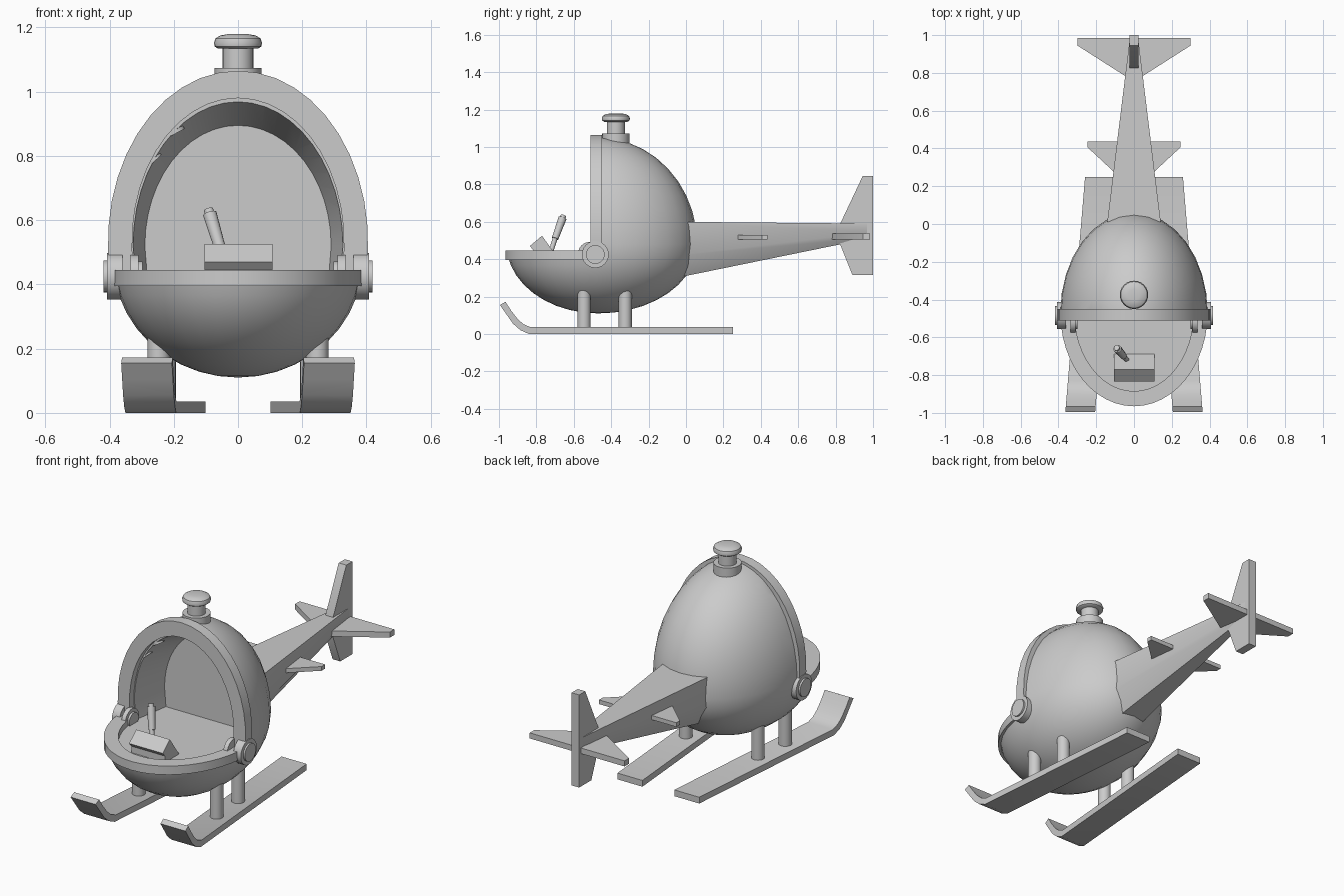
import bpy, bmesh
from math import sin, cos, pi
from mathutils import Vector, Matrix

old = bpy.data.objects.get("Cube")
if old:
    bpy.data.objects.remove(old, do_unlink=True)

grey = bpy.data.materials.new("light_grey")
grey.use_nodes = True
grey.diffuse_color = (0.6, 0.6, 0.6, 1)
grey.node_tree.nodes["Principled BSDF"].inputs["Base Color"].default_value = (0.6, 0.6, 0.6, 1)


def activate(ob):
    bpy.ops.object.select_all(action='DESELECT')
    ob.select_set(True)
    bpy.context.view_layer.objects.active = ob


def make(name, bm, angle=35):
    bmesh.ops.recalc_face_normals(bm, faces=bm.faces)
    me = bpy.data.meshes.new(name)
    bm.to_mesh(me)
    bm.free()
    me.materials.append(grey)
    ob = bpy.data.objects.new(name, me)
    bpy.context.collection.objects.link(ob)
    activate(ob)
    bpy.ops.object.shade_smooth_by_angle(angle=angle * pi / 180)
    return ob


def loft(name, sections, angle=35):
    """Closed solid through matching cross-sections, capped at both ends."""
    bm = bmesh.new()
    rows = [[bm.verts.new(p) for p in s] for s in sections]
    n = len(rows[0])
    for a, b in zip(rows, rows[1:]):
        for i in range(n):
            j = (i + 1) % n
            bm.faces.new((a[i], a[j], b[j], b[i]))
    bm.faces.new(rows[0])
    bm.faces.new(rows[-1][::-1])
    return make(name, bm, angle)


def rod(name, a, b, r, r2=None, sides=20):
    a, b = Vector(a), Vector(b)
    bm = bmesh.new()
    rot = (b - a).to_track_quat('Z', 'Y').to_matrix().to_4x4()
    bmesh.ops.create_cone(bm, cap_ends=True, segments=sides, radius1=r,
                          radius2=r2 or r, depth=(b - a).length,
                          matrix=Matrix.Translation((a + b) / 2) @ rot)
    return make(name, bm)


def arc(cx, cy, rx, ry, t0, t1, n=24):
    return [(cx + rx * cos(t0 + (t1 - t0) * i / n),
             cy + ry * sin(t0 + (t1 - t0) * i / n)) for i in range(n + 1)]


def cut(ob, cutter):
    mod = ob.modifiers.new("cut", 'BOOLEAN')
    mod.operation = 'DIFFERENCE'
    mod.solver = 'EXACT'
    mod.object = cutter
    activate(ob)
    bpy.ops.object.modifier_apply(modifier=mod.name)
    bpy.data.objects.remove(cutter, do_unlink=True)


# Egg-shaped cabin shell: taller above its widest line than below
bm = bmesh.new()
bmesh.ops.create_uvsphere(bm, u_segments=32, v_segments=20, radius=1)
for v in bm.verts:
    x, y, z = v.co
    v.co = (x * 0.39, -0.47 + y * (0.53 if y > 0 else 0.49), 0.48 + z * (0.57 if z > 0 else 0.37))
cabin = make("cabin", bm)

# Open the front above the floor, then hollow out the cockpit
FLOOR = 0.41
opening = [(-1, FLOOR), (1, FLOOR), (1, 1.4), (-1, 1.4)]
cut(cabin, loft("opening_cutter", [[(x, y, z) for x, z in opening] for y in (-1.3, -0.47)]))
hollow = []
for y, rx, rz in ((-0.49, 0.33, 0.455), (-0.25, 0.29, 0.375)):
    outline = [(rx * 0.97, FLOOR)] + arc(0, 0.52, rx, rz, 0, pi) + [(-rx * 0.97, FLOOR)]
    hollow.append([(x, y, z) for x, z in outline])
cut(cabin, loft("hollow_cutter", hollow))
activate(cabin)
bpy.ops.object.shade_smooth_by_angle(angle=35 * pi / 180)

# Canopy frame arch and lower cockpit rim
arch = arc(0, 0.53, 0.405, 0.535, -0.2, pi + 0.2) + arc(0, 0.53, 0.33, 0.45, pi + 0.2, -0.2)
loft("canopy_frame", [[(x, y, z) for x, z in arch] for y in (-0.51, -0.45)])
rim = arc(0, -0.47, 0.39, 0.495, pi, 2 * pi) + arc(0, -0.47, 0.315, 0.415, 2 * pi, pi)
loft("cockpit_rim", [[(x, y, z) for x, y in rim] for z in (0.395, 0.445)])

# Wall lamps inside the canopy
for i, (x, z) in enumerate(((-0.2, 0.88), (-0.27, 0.79))):
    n = Vector((-x, 0, 0.5 - z)).normalized()
    p = Vector((x, -0.44, z))
    rod(f"wall_lamp_{i + 1}", p - n * 0.025, p + n * 0.012, 0.032)

# Top mast with mushroom cap
MAST_Y = -0.375
rod("mast_base", (0, MAST_Y, 1.0), (0, MAST_Y, 1.073), 0.073, sides=24)
rod("mast", (0, MAST_Y, 1.05), (0, MAST_Y, 1.14), 0.048, sides=24)
cap = [(0.062, 1.134), (0.073, 1.141), (0.075, 1.152), (0.07, 1.166), (0.055, 1.175), (0.03, 1.179)]
loft("mast_cap", [[(r * cos(t * pi / 12), MAST_Y + r * sin(t * pi / 12), z) for t in range(24)]
                  for r, z in cap])

# Tail boom: flat top, upright sides, tapered belly
boom = []
for y, w, top, bottom in ((-0.1, 0.155, 0.6, 0.29), (1.0, 0.02, 0.59, 0.515)):
    h = top - bottom
    half = [(w, top), (w, bottom + h * 0.4), (w * 0.5, bottom)]
    boom.append([(x, y, z) for x, z in half + [(-x, z) for x, z in half[::-1]]])
loft("tail_boom", boom)

# Tail fins and wings
fin = [(0.82, 0.58), (0.945, 0.845), (1, 0.845), (1, 0.315), (0.89, 0.315), (0.82, 0.49)]
loft("tail_fin", [[(x, y, z) for y, z in fin] for x in (-0.024, 0.024)])


def wing(name, half, z0, z1):
    outline = half + [(-x, y) for x, y in half[::-1]]
    loft(name, [[(x, y, z) for x, y in outline] for z in (z0, z1)])


wing("tail_wing", [(0.01, 0.76), (0.3, 0.945), (0.3, 0.985), (0.01, 0.985)], 0.504, 0.536)
wing("boom_wing", [(0.05, 0.25), (0.1, 0.27), (0.245, 0.405), (0.245, 0.437), (0.02, 0.437)], 0.506, 0.53)

# Mirrored parts: hinges, skids and struts
ski = [(0.25, 0), (-0.84, 0), (-0.885, 0.02), (-0.925, 0.055), (-0.96, 0.105), (-0.995, 0.155),
       (-0.965, 0.172), (-0.935, 0.125), (-0.9, 0.08), (-0.87, 0.053), (-0.83, 0.036), (0.25, 0.036)]
for s, side in ((1, "left"), (-1, "right")):
    def disc(part, x0, x1, y, z, r):
        rod(f"{side}_{part}", (s * x0, y, z), (s * x1, y, z), r, sides=24)
    disc("hinge", 0.36, 0.408, -0.485, 0.425, 0.072)
    disc("hinge_cap", 0.4, 0.418, -0.485, 0.425, 0.05)
    disc("inner_hinge", 0.31, 0.335, -0.515, 0.43, 0.062)
    disc("inner_hinge_cap", 0.298, 0.312, -0.515, 0.43, 0.042)

    def mid(y):
        return 0.18 + (0.25 - y) * 0.084
    loft(f"{side}_skid", [[(s * (mid(y) + d), y, z) for y, z in ski] for d in (-0.079, 0.079)])
    for y, name in ((-0.545, "front"), (-0.325, "rear")):
        rod(f"{side}_{name}_strut", (s * mid(y), y, 0.02), (s * mid(y), y, 0.26), 0.035)

# Control console and joystick
desk = [(-0.68, 0.4), (-0.77, 0.525), (-0.835, 0.47), (-0.815, 0.447), (-0.815, 0.4)]
loft("console", [[(x, y, z) for y, z in desk] for x in (-0.105, 0.108)], 20)
grip_low, grip_top = Vector((-0.055, -0.7, 0.51)), Vector((-0.088, -0.66, 0.62))
rod("stick_shaft", (-0.025, -0.735, 0.4), grip_low, 0.013, sides=12)
rod("stick_grip", grip_low, grip_top, 0.018, 0.022, sides=12)
rod("stick_button", grip_top, grip_top.lerp(grip_low, -0.12), 0.015, sides=12)
